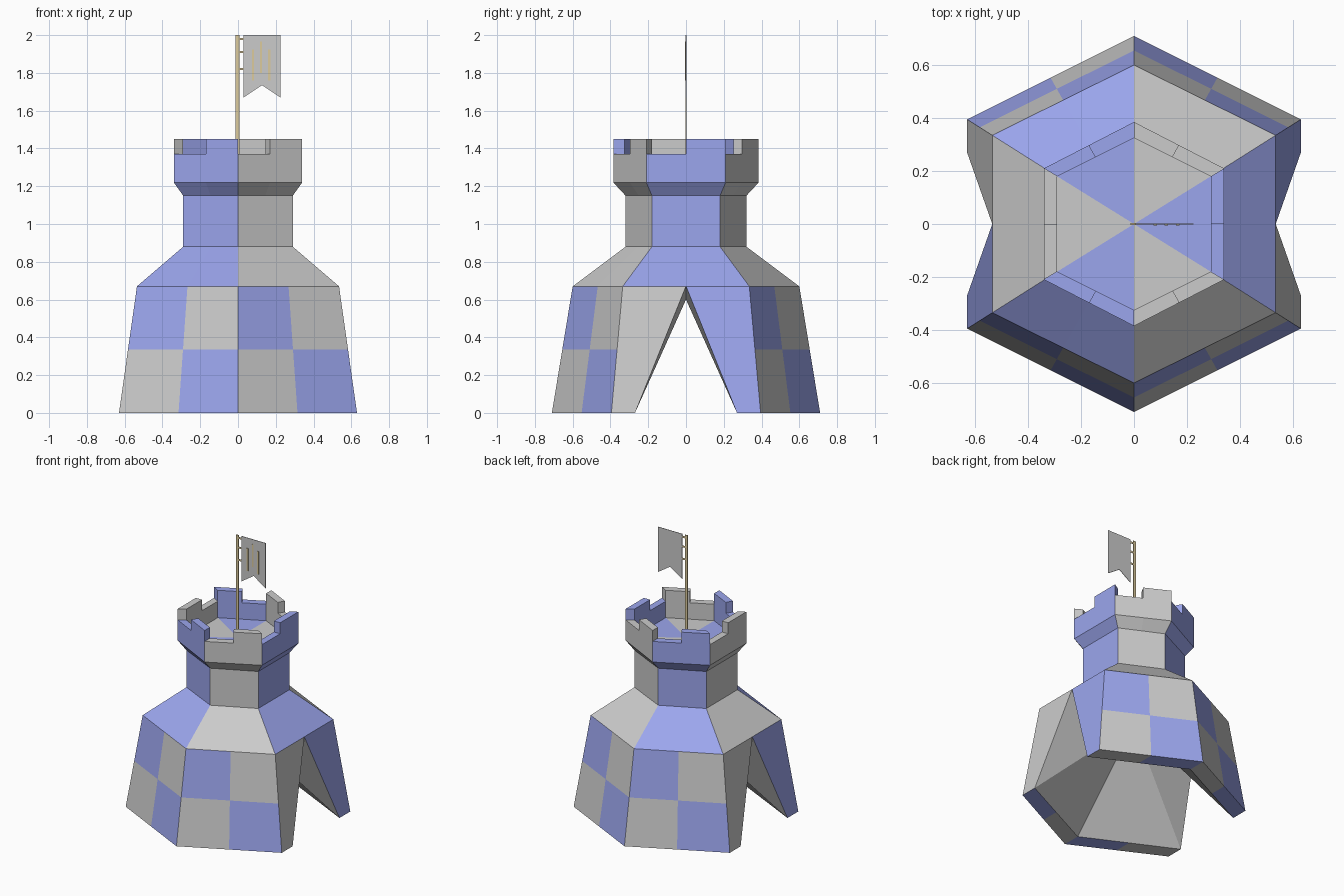
import bpy
import bmesh
from mathutils import Vector

if "Cube" in bpy.data.objects:
    bpy.data.objects.remove(bpy.data.objects["Cube"])


def material(name, colour):
    m = bpy.data.materials.new(name)
    m.diffuse_color = (*colour, 1)
    m.use_nodes = True
    m.node_tree.nodes["Principled BSDF"].inputs["Base Color"].default_value = m.diffuse_color
    return m


GREY = material("stone_grey", (0.8, 0.8, 0.8))
BLUE = material("stone_blue", (0.33, 0.38, 0.85))
TAN = material("wood_tan", (0.72, 0.6, 0.34))


def make(name, faces, mats, thickness=0):
    """faces: list of (points, material index)"""
    bm = bmesh.new()
    for pts, mi in faces:
        f = bm.faces.new([bm.verts.new(p) for p in pts])
        f.material_index = mi
    bmesh.ops.remove_doubles(bm, verts=bm.verts, dist=1e-4)
    bmesh.ops.recalc_face_normals(bm, faces=bm.faces)
    me = bpy.data.meshes.new(name)
    bm.to_mesh(me)
    bm.free()
    for m in mats:
        me.materials.append(m)
    ob = bpy.data.objects.new(name, me)
    bpy.context.collection.objects.link(ob)
    if thickness:
        s = ob.modifiers.new("thickness", 'SOLIDIFY')
        s.thickness, s.offset = thickness, 0
    return ob


def ring(z, a, b, p):
    """Hexagon pointing along y, with side midpoints: 12 points plus the first again"""
    c = [Vector(v) for v in ((-a, -b, z), (0, -p, z), (a, -b, z), (a, b, z), (0, p, z), (-a, b, z))]
    out = []
    for i in range(6):
        out += [c[i], (c[i] + c[(i + 1) % 6]) / 2]
    return out + out[:1]


def side(k):
    """Whole sides alternate blue and grey"""
    return 1 - (k // 2) % 2


def band(lo, hi, ks, colour):
    return [((lo[k], lo[k + 1], hi[k + 1], hi[k]), colour(k)) for k in ks]


foot = ring(0, 0.63, 0.395, 0.71)
waist = ring(0.335, 0.5825, 0.365, 0.655)
eave = ring(0.67, 0.535, 0.335, 0.60)
neck = ring(0.88, 0.29, 0.18, 0.32)
neck_top = ring(1.15, 0.29, 0.18, 0.32)
flare = ring(1.22, 0.34, 0.21, 0.385)
notch = ring(1.37, 0.34, 0.21, 0.385)
merlon = ring(1.45, 0.34, 0.21, 0.385)
floor = ring(1.25, 0.29, 0.18, 0.325)
notch_in = ring(1.37, 0.29, 0.18, 0.325)
merlon_in = ring(1.45, 0.29, 0.18, 0.325)
inner = ring(0, 0.63, 0.27, 0.58)
ALL = range(12)
CHECKED = [0, 1, 2, 3, 6, 7, 8, 9]
faces = []

# checked base walls and their bottom edges
faces += band(foot, waist, CHECKED, lambda k: k % 2)
faces += band(waist, eave, CHECKED, lambda k: 1 - k % 2)
faces += band(inner, foot, CHECKED, lambda k: k % 2)

# flaps either side of the two doorways
for k in (4, 5, 10, 11):
    c = k if k % 2 == 0 else k + 1
    m = eave[k if k % 2 else k + 1]
    faces.append(((eave[c], waist[c], foot[c], inner[c], m), k % 2))

# tunnel walls rising to a ridge
ridge = Vector((0, 0, 0.6))
for i in (0, 1, 3, 4):
    p = [inner[2 * i], inner[2 * i + 1], inner[2 * i + 2]]
    if abs(p[0].x) < 0.01:
        p.reverse()
    peak = Vector((0.535 if p[0].x > 0 else -0.535, 0, 0.67))
    faces += [((*p, ridge), 0), ((p[0], ridge, peak), 0)]

# shoulder, neck, flare and parapet
for lo, hi in ((eave, neck), (neck, neck_top), (neck_top, flare), (flare, notch), (floor, notch_in)):
    faces += band(lo, hi, ALL, side)

# battlements: each side has one notch and one merlon
NOTCHES, MERLONS = range(0, 12, 2), range(1, 12, 2)
faces += band(notch, notch_in, NOTCHES, side)
faces += band(merlon, merlon_in, MERLONS, side)
faces += band(notch, merlon, MERLONS, side)
faces += band(notch_in, merlon_in, MERLONS, side)
for k in MERLONS:
    for j in (k, k + 1):
        faces.append(((notch[j], merlon[j], merlon_in[j], notch_in[j]), side(k)))

# roof floor
for k in ALL:
    faces.append(((floor[k], floor[k + 1], Vector((0, 0, 1.25))), side(k)))
make("tower", faces, [GREY, BLUE])


def plate(x0, x1, z0, z1, y=0):
    return [(x0, y, z0), (x1, y, z0), (x1, y, z1), (x0, y, z1)]


# flagpole and flag ties
make("flagpole", [(plate(-0.013, 0.007, 1.25, 2.0), 0)], [TAN], 0.006)
make("flag_ties", [(plate(0.007, 0.03, z - 0.006, z + 0.006), 0) for z in (1.98, 1.91, 1.82)], [TAN], 0.004)

# swallow-tailed flag
make("flag", [([(0.03, 0, 2.0), (0.03, 0, 1.67), (0.127, 0, 1.735)], 0),
              ([(0.03, 0, 2.0), (0.127, 0, 1.735), (0.225, 0, 2.0)], 0),
              ([(0.127, 0, 1.735), (0.225, 0, 1.67), (0.225, 0, 2.0)], 0)], [GREY], 0.003)

# plain stripes on the front of the flag
make("flag_stripes", [(plate(x - 0.006, x + 0.006, z, z + 0.165, -0.004), 0)
                      for x, z in ((0.08, 1.76), (0.122, 1.80), (0.165, 1.76))], [TAN], 0.004)
